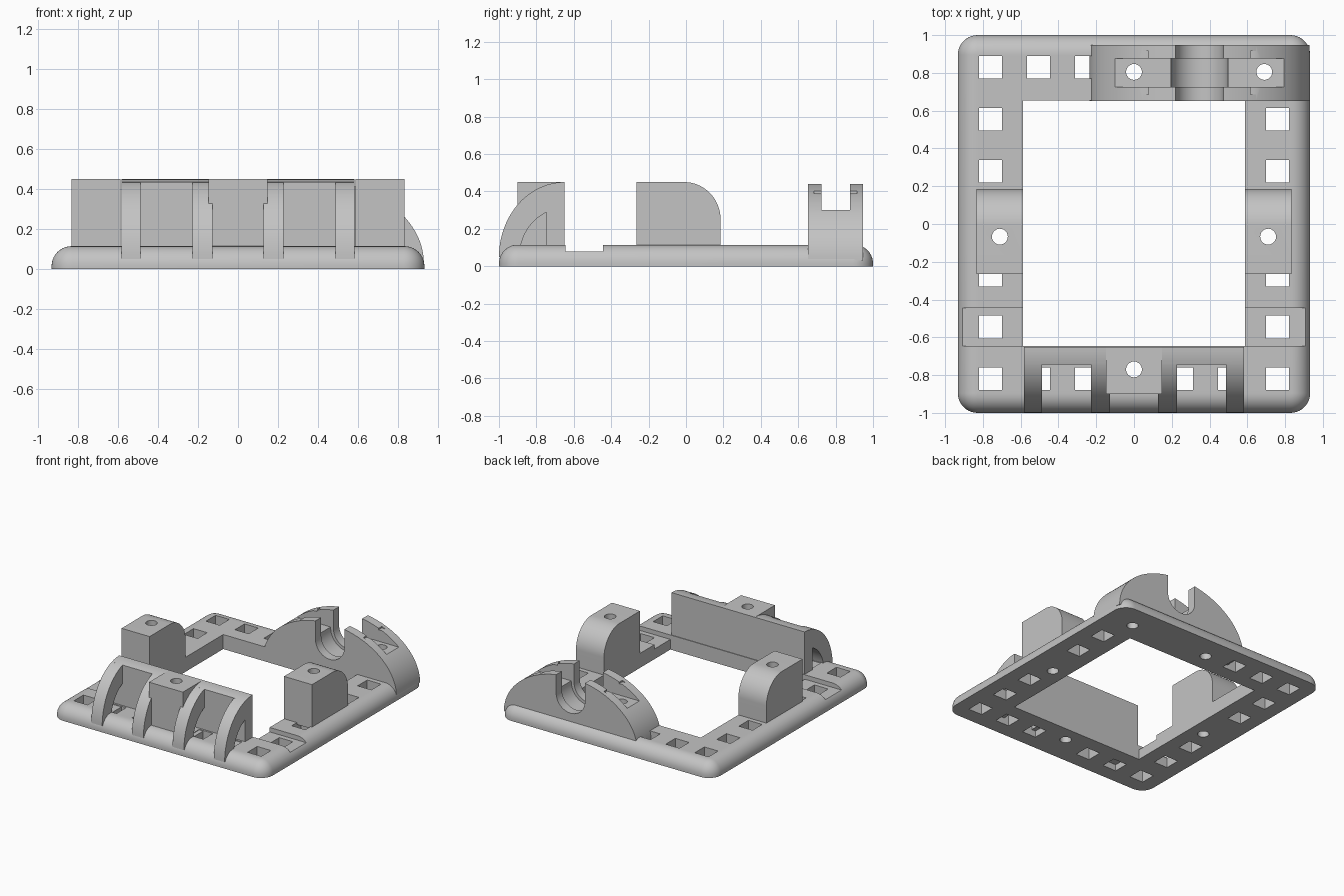
import bpy, bmesh, math

cube = bpy.data.objects.get("Cube")
if cube:
    bpy.data.objects.remove(cube, do_unlink=True)

grey = bpy.data.materials.new("plain grey")
grey.use_nodes = True
colour = (0.55, 0.55, 0.55, 1)
grey.diffuse_color = colour
grey.node_tree.nodes["Principled BSDF"].inputs["Base Color"].default_value = colour


def arc(cx, cy, rx, ry, start, end, steps=24):
    """Points along an elliptical arc, angles in degrees."""
    angles = [math.radians(start + (end - start) * i / steps) for i in range(steps + 1)]
    return [(cx + rx * math.cos(a), cy + ry * math.sin(a)) for a in angles]


def rect(x0, x1, y0, y1):
    return [(x0, y0), (x1, y0), (x1, y1), (x0, y1)]


def loft(name, rings):
    """Closed solid through rings of equal length."""
    bm = bmesh.new()
    loops = [[bm.verts.new(p) for p in ring] for ring in rings]
    n = len(loops[0])
    for low, high in zip(loops, loops[1:]):
        for i in range(n):
            j = (i + 1) % n
            bm.faces.new((low[i], low[j], high[j], high[i]))
    bm.faces.new(loops[0])
    bm.faces.new(loops[-1])
    bmesh.ops.recalc_face_normals(bm, faces=bm.faces[:])
    mesh = bpy.data.meshes.new(name)
    bm.to_mesh(mesh)
    bm.free()
    mesh.materials.append(grey)
    obj = bpy.data.objects.new(name, mesh)
    bpy.context.collection.objects.link(obj)
    return obj


def prism(name, outline, axis, a, b):
    """Extrude a 2D outline along one axis from a to b."""
    place = {"x": lambda p, t: (t, p[0], p[1]),
             "y": lambda p, t: (p[0], t, p[1]),
             "z": lambda p, t: (p[0], p[1], t)}[axis]
    return loft(name, [[place(p, t) for p in outline] for t in (a, b)])


def cut(obj, *cutters):
    """Subtract each cutter, then discard it."""
    bpy.context.view_layer.objects.active = obj
    for cutter in cutters:
        cutter.hide_render = True
        mod = obj.modifiers.new("cut", "BOOLEAN")
        mod.operation = "DIFFERENCE"
        mod.solver = "EXACT"
        mod.object = cutter
        bpy.ops.object.modifier_apply(modifier=mod.name)
        bpy.data.objects.remove(cutter, do_unlink=True)


def box_cutter(x0, x1, y0, y1, z0, z1):
    return prism("cutter", rect(x0, x1, y0, y1), "z", z0, z1)


def bolt_cutter(x, y):
    return prism("cutter", arc(x, y, 0.042, 0.042, 0, 345, 23), "z", -0.1, 0.6)


# Base frame: rounded rectangle with a rounded top rim
W, H, TOP, CORNER, RIM = 0.933, 1.0, 0.115, 0.105, 0.1


def frame_ring(inset, z):
    r = CORNER - inset
    pts = []
    for sx, sy, start in ((1, 1, 0), (-1, 1, 90), (-1, -1, 180), (1, -1, 270)):
        pts += arc(sx * (W - CORNER), sy * (H - CORNER), r, r, start, start + 90, 10)
    return [(x, y, z) for x, y in pts]


profile = arc(RIM, TOP - RIM, RIM, RIM, 180, 90, 10)
frame = loft("base_frame", [frame_ring(0, 0)] + [frame_ring(i, z) for i, z in profile])
cut(frame, box_cutter(-0.588, 0.588, -0.645, 0.655, -0.1, 0.3))

# Square lattice holes round the frame, leaving out the mount positions
HOLE = 0.06
spots = [(0.76 * s, 0.005 + 0.275 * k) for s in (-1, 1) for k in (-3, -2, -1, 1, 2, 3)
         if not (s == 1 and k == 3)]
spots += [(0.253 * k, -0.82) for k in (-2, -1, 1, 2)]
spots += [(0.253 * k, 0.83) for k in (-2, -1)]
for x, y in spots:
    cut(frame, box_cutter(x - HOLE, x + HOLE, y - HOLE, y + HOLE, -0.1, 0.3))

# Shallow notches across both sides, and bolt holes
for s in (-1, 1):
    x0, x1 = sorted((0.5 * s, 1.1 * s))
    cut(frame, box_cutter(x0, x1, -0.645, -0.445, 0.08, 0.3))
BOLTS = [(-0.71, -0.067), (0.71, -0.067), (0, -0.77), (0, 0.805), (0.69, 0.805)]
cut(frame, *[bolt_cutter(*b) for b in BOLTS])
parts = [frame]

# Side blocks with a rounded rear edge
for s, side in ((-1, "right"), (1, "left")):
    outline = [(0.185, 0.1)] + arc(-0.01, 0.25, 0.195, 0.2, 0, 90) + [(-0.265, 0.45), (-0.265, 0.1)]
    x0, x1 = sorted((0.588 * s, 0.833 * s))
    block = prism(side + "_block", outline, "x", x0, x1)
    cut(block, bolt_cutter(0.71 * s, -0.067))
    parts.append(block)

# Front wall and its curved ribs
crown = arc(-0.65, 0.05, 0.35, 0.4, 90, 180)
wall_edge = [p for p in crown if p[0] > -0.745]
wall = prism("front_wall", wall_edge + [(-0.745, 0.435), (-0.745, 0.1), (-0.65, 0.1)], "x", -0.583, 0.583)
parts.append(wall)
window = [p for p in arc(-0.65, 0.05, 0.24, 0.26, 90, 180, 40) if p[0] < -0.74 and p[1] > 0.11]
window += [(window[-1][0], 0.11), (window[0][0], 0.11)]
for s, side in ((-1, "right"), (1, "left")):
    for label, near, far in (("inner", 0.128, 0.227), ("outer", 0.488, 0.583)):
        x0, x1 = sorted((near * s, far * s))
        rib = prism(f"{side}_{label}_rib", crown + [(-0.65, 0.05)], "x", x0, x1)
        cut(rib, prism("cutter", window, "x", x0 - 0.02, x1 + 0.02))
        parts.append(rib)

# Centre bolt block, with its hole carried through the wall
centre = prism("front_centre_block", rect(-0.148, 0.148, -0.9, -0.65), "z", 0.1, 0.45)
cut(centre, bolt_cutter(0, -0.77))
cut(wall, bolt_cutter(0, -0.77))
parts.append(centre)

# Rear saddle: half ellipse with a U slot, strap channel and bolt holes
CX = 0.347
saddle = prism("rear_saddle", arc(CX, 0.03, 0.583, 0.42, 0, 180, 64), "y", 0.652, 0.947)


def u_cutter(r, y0, y1):
    outline = arc(CX, 0.295, r, r, 180, 360) + [(CX + r, 0.6), (CX - r, 0.6)]
    return prism("cutter", outline, "y", y0, y1)


cut(saddle, u_cutter(0.126, 0.5, 1.1), u_cutter(0.15, 0.724, 0.876),
    box_cutter(-0.4, 1.1, 0.724, 0.876, 0.3, 0.6))
for s in (-1, 1):
    x0, x1 = sorted((CX + 0.27 * s, CX + 0.4 * s))
    cut(saddle, box_cutter(x0, x1, 0.685, 0.915, 0.39, 0.5))
cut(saddle, bolt_cutter(0, 0.805), bolt_cutter(0.69, 0.805))
parts.append(saddle)

# Smooth curves, keep hard edges
for obj in bpy.context.view_layer.objects:
    obj.select_set(obj in parts)
bpy.context.view_layer.objects.active = frame
bpy.ops.object.shade_smooth_by_angle(angle=math.radians(30))
